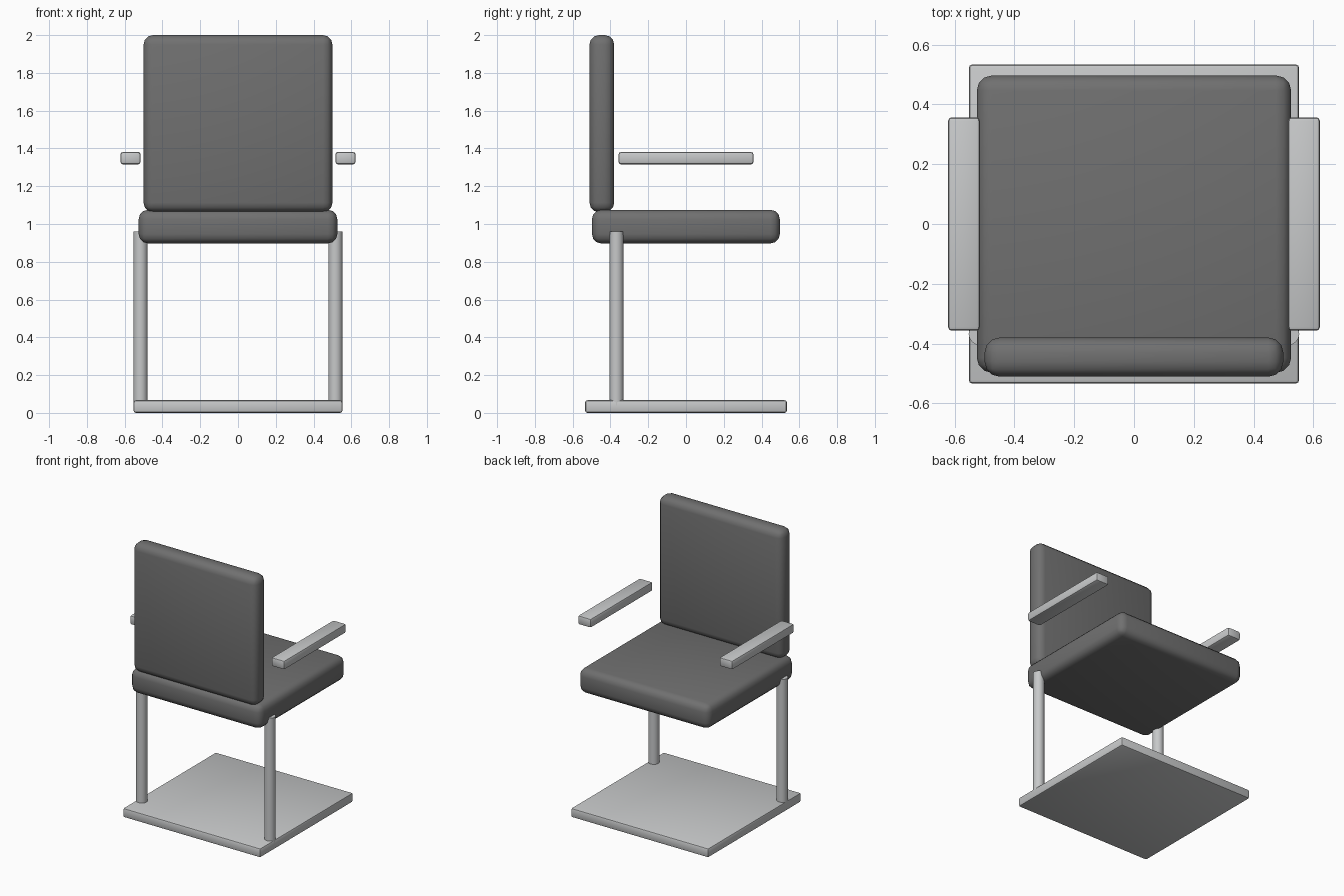
import bpy

if "Cube" in bpy.data.objects:
    bpy.data.objects.remove(bpy.data.objects["Cube"])


def material(name, rgb):
    m = bpy.data.materials.new(name)
    m.diffuse_color = (*rgb, 1.0)
    m.use_nodes = True
    m.node_tree.nodes["Principled BSDF"].inputs["Base Color"].default_value = m.diffuse_color
    return m


DARK = material("dark grey upholstery", (0.162, 0.162, 0.162))
METAL = material("light grey metal", (0.57, 0.58, 0.585))


def finish(obj, name, mat, angle=0.6):
    obj.name = name
    obj.data.materials.append(mat)
    bpy.ops.object.shade_smooth_by_angle(angle=angle)
    return obj


def rounded_box(name, lo, hi, radius, segments, mat):
    """Box between two corners with rounded edges."""
    centre = [(a + b) / 2 for a, b in zip(lo, hi)]
    bpy.ops.mesh.primitive_cube_add(size=1, location=centre)
    obj = bpy.context.object
    obj.scale = [b - a for a, b in zip(lo, hi)]
    bpy.ops.object.transform_apply(location=False, rotation=False, scale=True)
    bev = obj.modifiers.new("rounding", 'BEVEL')
    bev.width = radius
    bev.segments = segments
    bpy.ops.object.modifier_apply(modifier=bev.name)
    return finish(obj, name, mat)


# Cushions
rounded_box("seat", (-0.526, -0.498, 0.897), (0.526, 0.497, 1.075), 0.05, 3, DARK)
rounded_box("backrest", (-0.5, -0.511, 1.063), (0.5, -0.38, 2.0), 0.05, 3, DARK)

# Base plate
rounded_box("base_plate", (-0.553, -0.534, 0.0), (0.553, 0.534, 0.067), 0.012, 2, METAL)

# Armrests and posts on both sides
for side, s in (("left", -1), ("right", 1)):
    x0, x1 = sorted((s * 0.516, s * 0.622))
    rounded_box(side + "_armrest", (x0, -0.357, 1.316), (x1, 0.357, 1.381), 0.012, 2, METAL)
    bpy.ops.mesh.primitive_cylinder_add(vertices=16, radius=0.0375, depth=0.92,
                                        location=(s * 0.516, -0.368, 0.5))
    finish(bpy.context.object, side + "_post", METAL)
